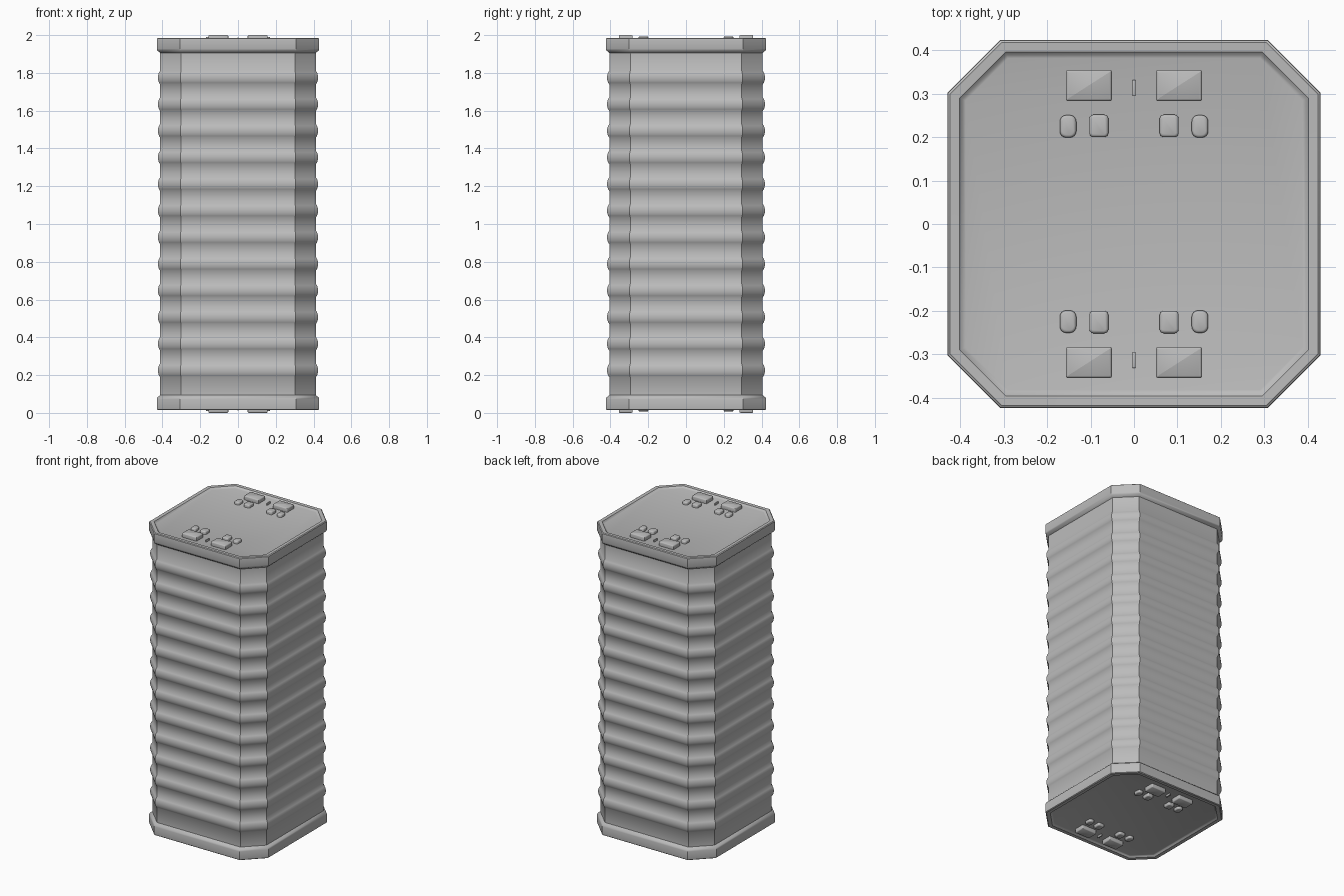
import bpy, bmesh, math

cube = bpy.data.objects.get("Cube")
if cube:
    bpy.data.objects.remove(cube, do_unlink=True)

HALF_X, HALF_Y, CUT = 0.43, 0.424, 0.122

grey = bpy.data.materials.new("plain grey")
grey.use_nodes = True
grey.diffuse_color = (0.5, 0.5, 0.5, 1)
grey.node_tree.nodes["Principled BSDF"].inputs["Base Color"].default_value = (0.5, 0.5, 0.5, 1)


def finish(bm, name, angle):
    bmesh.ops.recalc_face_normals(bm, faces=bm.faces[:])
    mesh = bpy.data.meshes.new(name)
    bm.to_mesh(mesh)
    bm.free()
    mesh.materials.append(grey)
    obj = bpy.data.objects.new(name, mesh)
    bpy.context.collection.objects.link(obj)
    bpy.ops.object.select_all(action='DESELECT')
    obj.select_set(True)
    bpy.context.view_layer.objects.active = obj
    bpy.ops.object.shade_smooth_by_angle(angle=math.radians(angle))
    return obj


def octagon(inset, z):
    """Chamfered square outline, moved inwards by inset."""
    x, y = HALF_X - inset, HALF_Y - inset
    c = CUT - inset * (2 - math.sqrt(2))
    return [(x, y - c, z), (x - c, y, z), (c - x, y, z), (-x, y - c, z),
            (-x, c - y, z), (c - x, -y, z), (x - c, -y, z), (x, c - y, z)]


def loft(name, profile):
    """Stack octagons given as (inset, z) and cap both ends."""
    bm = bmesh.new()
    rings = [[bm.verts.new(p) for p in octagon(*point)] for point in profile]
    for low, high in zip(rings, rings[1:]):
        for i in range(8):
            j = (i + 1) % 8
            bm.faces.new((low[i], low[j], high[j], high[i]))
    bm.faces.new(rings[0][::-1])
    bm.faces.new(rings[-1])
    return finish(bm, name, 35)


# Container: recessed end panels, thick end rims and ribbed walls
VALLEY, RIB_DEPTH, RIB_HALF = 0.018, 0.012, 0.036
lower = [(0.042, 0.026), (0.035, 0.024), (0.028, 0.016), (0.006, 0.015),
         (0.001, 0.019), (0, 0.026), (0, 0.072), (0.003, 0.082), (VALLEY, 0.094)]
ribs = []
for n in range(12):
    centre = 0.225 + n * 1.55 / 11
    for step in range(-4, 5):
        t = step / 4
        bump = RIB_DEPTH * (1 - t * t) ** 0.8
        ribs.append((VALLEY - bump, centre + t * RIB_HALF))
upper = [(inset, 2 - z) for inset, z in reversed(lower)]
loft("ribbed_container", lower + ribs + upper)


# Raised fittings on both end panels
def fitting(name, x, y, half_x, half_y, top, radius, side):
    height = 0.04
    bm = bmesh.new()
    bmesh.ops.create_cube(bm, size=1)
    for v in bm.verts:
        v.co.x *= half_x * 2
        v.co.y *= half_y * 2
        v.co.z *= height
    upright = [e for e in bm.edges if abs(e.verts[0].co.z - e.verts[1].co.z) > 0.01]
    bmesh.ops.bevel(bm, geom=upright, offset=radius, segments=4, profile=0.5, affect='EDGES')
    caps = {e for f in bm.faces if abs(f.normal.z) > 0.9 for e in f.edges}
    bmesh.ops.bevel(bm, geom=list(caps), offset=min(0.006, half_x * 0.4),
                    segments=2, profile=0.5, affect='EDGES')
    centre = 1 + side * (top - 1 - height / 2)
    bmesh.ops.translate(bm, verts=bm.verts[:], vec=(x, y, centre))
    finish(bm, name, 50)


for end, side in (("top", 1), ("bottom", -1)):
    for row, sy in (("back", 1), ("front", -1)):
        tag = f"{end}_{row}"
        fitting(f"{tag}_pin", 0, sy * 0.314, 0.004, 0.018, 1.987, 0.002, side)
        for hand, sx in (("left", 1), ("right", -1)):
            part = f"{tag}_{hand}"
            fitting(f"{part}_block", sx * 0.104, sy * 0.319, 0.053, 0.036, 2.0, 0.005, side)
            fitting(f"{part}_button", sx * 0.081, sy * 0.226, 0.022, 0.026, 1.993, 0.010, side)
            fitting(f"{part}_knob", sx * 0.152, sy * 0.225, 0.019, 0.026, 1.991, 0.015, side)
